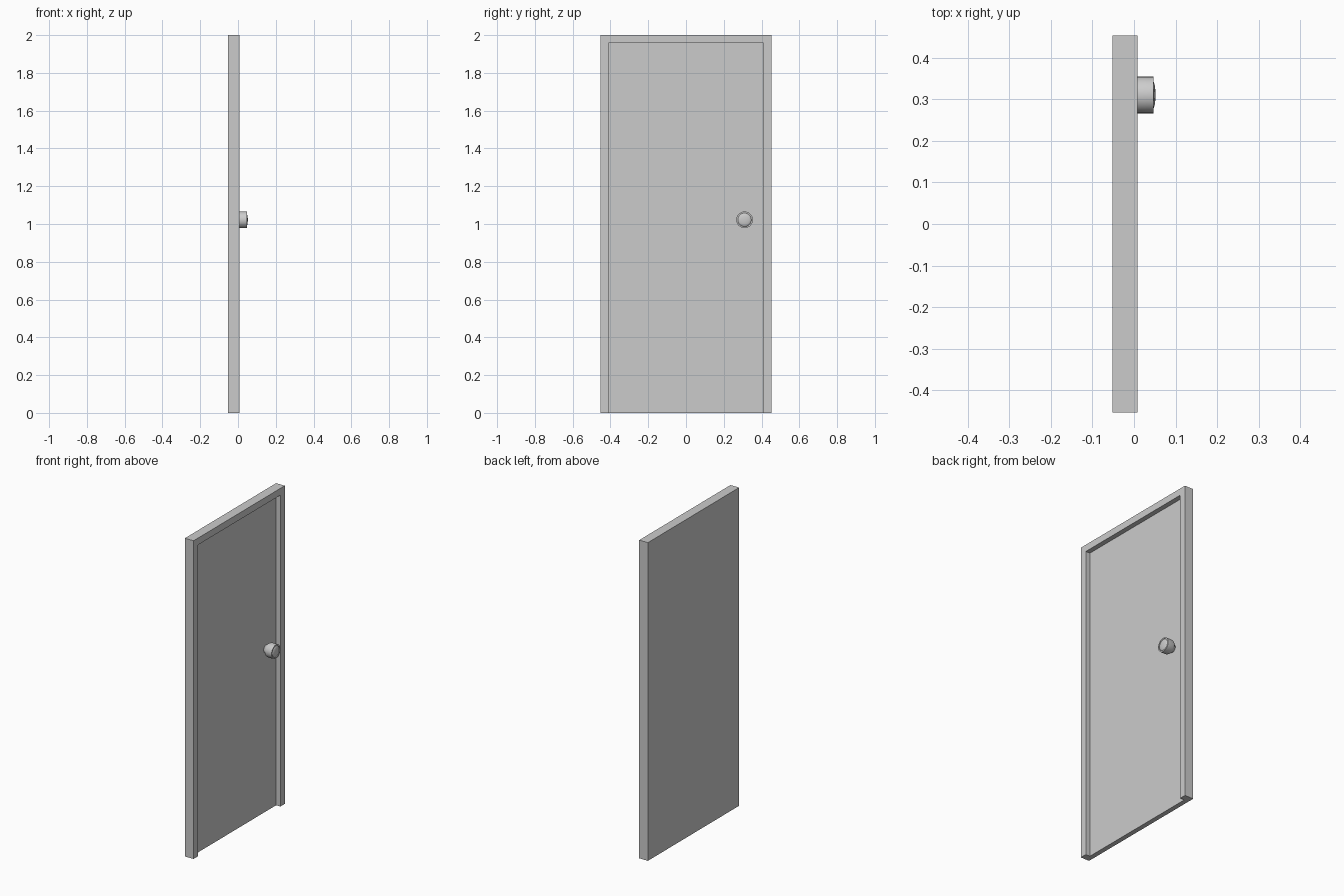
import bpy, math
from mathutils import Matrix

if "Cube" in bpy.data.objects:
    bpy.data.objects.remove(bpy.data.objects["Cube"])

BACK, FACE, FRONT = -0.052, -0.022, 0.008   # x of back, recessed leaf, frame front


def box(name, lo, hi):
    bpy.ops.mesh.primitive_cube_add(size=1, location=[(a + b) / 2 for a, b in zip(lo, hi)])
    ob = bpy.context.object
    ob.name = name
    ob.scale = [b - a for a, b in zip(lo, hi)]
    bpy.ops.object.transform_apply(location=True, rotation=True, scale=True)
    return ob


def lathe(name, profile, y, z, n=32):
    """Revolve (x, radius) points around an axis parallel to x."""
    verts, faces, rows = [], [], []
    for x, r in profile:
        count = n if r > 0 else 1
        rows.append([len(verts) + i for i in range(count)])
        for i in range(count):
            a = 2 * math.pi * i / n
            verts.append((x, y + r * math.cos(a), z + r * math.sin(a)))
    for p, q in zip(rows, rows[1:]):
        for i in range(n):
            j = (i + 1) % n
            f = [p[i % len(p)], p[j % len(p)], q[j % len(q)], q[i % len(q)]]
            faces.append(list(dict.fromkeys(f)))
    me = bpy.data.meshes.new(name)
    me.from_pydata(verts, [], faces)
    ob = bpy.data.objects.new(name, me)
    bpy.context.collection.objects.link(ob)
    bpy.ops.object.select_all(action='DESELECT')
    ob.select_set(True)
    bpy.context.view_layer.objects.active = ob
    bpy.ops.object.shade_smooth_by_angle(angle=math.radians(35))
    return ob


# door leaf and three-sided frame: slab with a recess open at the bottom
door = box("door_and_frame", (BACK, -0.453, 0), (FRONT, 0.453, 2))
cutter = box("recess_cutter", (FACE, -0.41, -0.1), (0.1, 0.41, 1.957))
cutter.hide_render = True
mod = door.modifiers.new("recess", 'BOOLEAN')
mod.operation, mod.object, mod.solver = 'DIFFERENCE', cutter, 'EXACT'
bpy.context.view_layer.objects.active = door
bpy.ops.object.modifier_apply(modifier=mod.name)
bpy.data.objects.remove(cutter, do_unlink=True)

# round knob flaring out from the leaf, with a rim and a shallow domed face
dome = [(0.043 + 0.009 * math.cos(t), 0.036 * math.sin(t))
        for t in [math.pi / 2 * (1 - i / 5) for i in range(5)]]
lathe("door_knob", [(FACE, 0), (FACE, 0.024), (-0.012, 0.030), (-0.002, 0.040), (0.008, 0.044),
                    (0.047, 0.044), (0.047, 0.036)] + dome + [(0.052, 0)], 0.31, 1.022)
